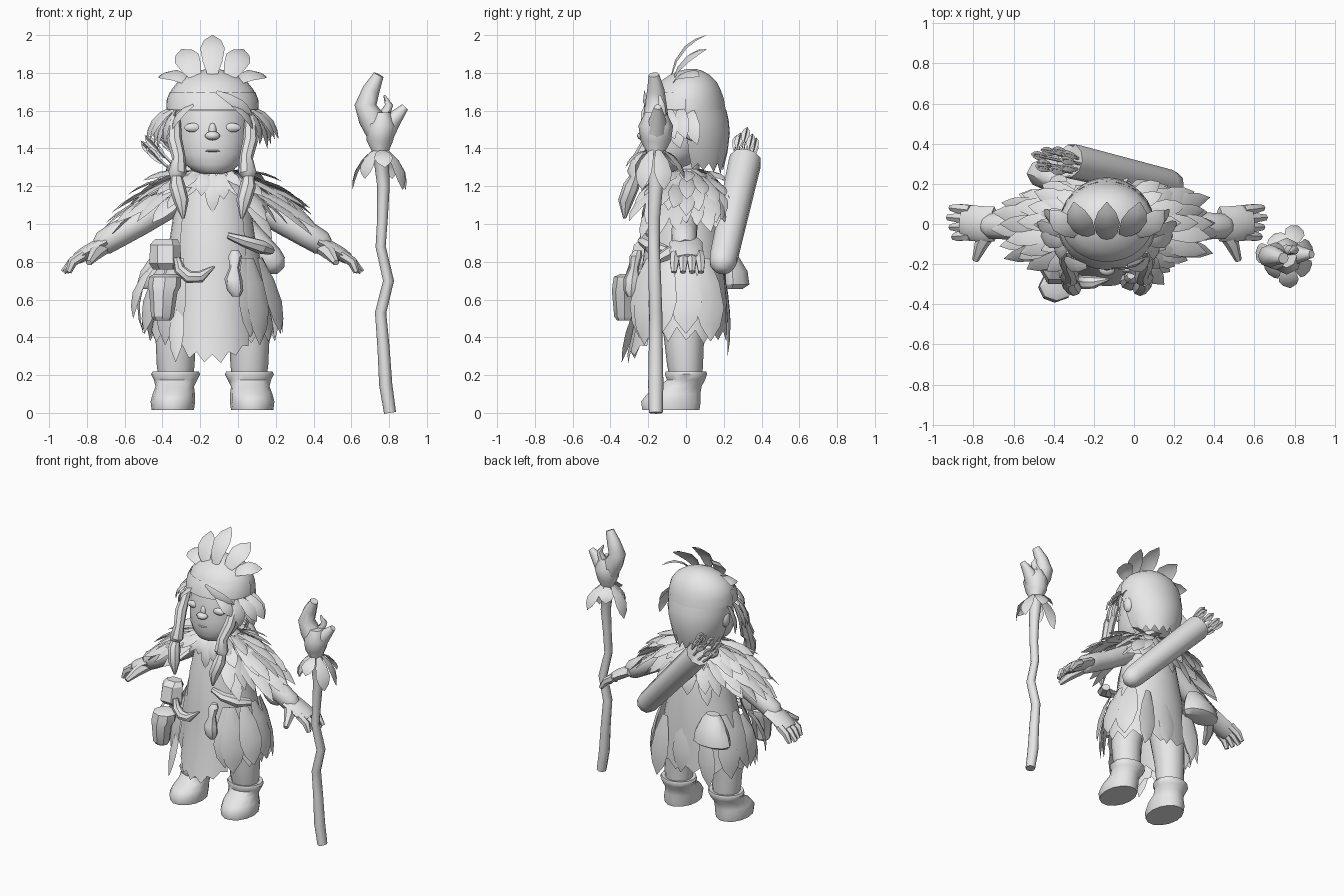
import bpy, bmesh, math, random
from mathutils import Vector as V

random.seed(4)
C = -0.135                      # body centre line
mat = bpy.data.materials.new("clay_grey")
mat.diffuse_color = (0.8, 0.8, 0.8, 1)


def finish(bm, name, angle=40, closed=True):
    if closed:
        bmesh.ops.recalc_face_normals(bm, faces=bm.faces[:])
    me = bpy.data.meshes.new(name)
    bm.to_mesh(me)
    bm.free()
    ob = bpy.data.objects.new(name, me)
    bpy.context.collection.objects.link(ob)
    me.materials.append(mat)
    bpy.ops.object.select_all(action='DESELECT')
    ob.select_set(True)
    bpy.context.view_layer.objects.active = ob
    bpy.ops.object.shade_smooth_by_angle(angle=math.radians(angle))
    return ob


def loft(bm, rings, n=16, a0=0, a1=360, jag=0, caps=(True, True), dip=0):
    """Stack of level ellipses (cx, cy, z, rx, ry), bottom first; jag tears the hem, dip lowers its middle."""
    full = a1 - a0 == 360
    m = n if full else n + 1
    rows = []
    for k, (cx, cy, z, rx, ry) in enumerate(rings):
        row = []
        for i in range(m):
            a = math.radians(a0 + (a1 - a0) * i / n)
            dz = jag * (random.uniform(.4, 1) if i % 2 else -random.uniform(.2, 1)) if k == 0 else 0
            dz -= dip * math.sin(math.pi * i / n) if k == 0 else 0
            row.append(bm.verts.new((cx + rx * math.cos(a), cy + ry * math.sin(a), z + dz)))
        rows.append(row)
    for p, q in zip(rows, rows[1:]):
        for i in range(n):
            j = (i + 1) % m
            bm.faces.new((p[i], p[j], q[j], q[i]))
    if caps[0] and full:
        bm.faces.new(rows[0][::-1])
    if caps[1] and full:
        bm.faces.new(rows[-1])


def tube(bm, pts, radii, n=8, flat=1, up=(0, 1, 0)):
    """Capped sweep through points with a radius at each."""
    pts = [V(p) for p in pts]
    rows = []
    for k, p in enumerate(pts):
        t = (pts[min(k + 1, len(pts) - 1)] - pts[max(k - 1, 0)]).normalized()
        s = t.cross(V(up)).normalized()
        w = s.cross(t)
        rows.append([bm.verts.new(p + radii[k] * (s * math.cos(6.2832 * i / n)
                     + w * flat * math.sin(6.2832 * i / n))) for i in range(n)])
    for p, q in zip(rows, rows[1:]):
        for i in range(n):
            bm.faces.new((p[i], p[(i + 1) % n], q[(i + 1) % n], q[i]))
    bm.faces.new(rows[0][::-1])
    bm.faces.new(rows[-1])


def leaf(bm, base, tip, width, out=(0, 0, 1), bend=.12):
    """Pointed leaf or feather with a raised spine, arched towards 'out'."""
    base, tip, out = V(base), V(tip), V(out)
    d = tip - base
    s = d.cross(out).normalized()
    o = s.cross(d).normalized()
    prev = None
    for t, w in ((0, .3), (.3, .8), (.6, 1), (.82, .7), (1, .03)):
        c = base + d * t + o * bend * d.length * 4 * t * (1 - t)
        h = s * w * width / 2
        row = [bm.verts.new(v) for v in (c - h, c + o * w * width * .12, c + h)]
        if prev:
            bm.faces.new((prev[0], prev[1], row[1], row[0]))
            bm.faces.new((prev[1], prev[2], row[2], row[1]))
        prev = row


def blob(bm, c, r, seg=10):
    v = bmesh.ops.create_uvsphere(bm, u_segments=seg, v_segments=7, radius=1)['verts']
    bmesh.ops.scale(bm, vec=r, verts=v)
    bmesh.ops.translate(bm, vec=c, verts=v)


def make(name, fn, items, angle=40, closed=True):
    bm = bmesh.new()
    for it in items:
        fn(bm, *it)
    return finish(bm, name, angle, closed)


# boots, legs, arms and hands, both sides
for s, side in ((-1, "right"), (1, "left")):
    x = C + s * .195
    make(side + "_leg", loft, [([(x, 0, .18, .09, .085), (x, -.005, .25, .1, .095), (x, -.01, .38, .106, .105),
         (C + s * .17, -.01, .6, .12, .13)], 12)])
    make(side + "_boot", loft, [([(x + s * .015, -.08, .015, .112, .155), (x + s * .015, -.08, .06, .118, .162),
         (x + s * .01, -.065, .1, .112, .145), (x + s * .005, -.03, .14, .102, .115), (x, 0, .175, .115, .104),
         (x, 0, .205, .13, .114), (x, 0, .22, .122, .11), (x, 0, .215, .1, .09)], 14)], 50)
    P = lambda q: (C + s * q[0], q[1], q[2])
    make(side + "_arm", tube, [([P(q) for q in ((.1, .0, 1.19), (.26, 0, 1.09), (.38, -.005, 1.01), (.5, -.01, .945), (.575, -.01, .9), (.6, -.005, .88))],
         (.08, .078, .07, .07, .066, .048), 10)], 60)
    bm = bmesh.new()
    tube(bm, [P(q) for q in ((.56, 0, .905), (.62, 0, .875), (.68, .005, .84), (.72, .008, .815))],
         (.036, .037, .037, .03), 8, 2.4)
    for i in range(4):
        y = .07 - .042 * i
        e = .79 - .014 * abs(i - 1)
        tube(bm, [P(q) for q in ((.68, y, .84), (.74, y * 1.1, .8), (e, y * 1.15, .745))], (.028, .026, .016), 6)
    tube(bm, [P(q) for q in ((.58, -.03, .875), (.625, -.1, .84), (.655, -.18, .795))], (.04, .035, .017), 6, 1, (0, 0, 1))
    finish(bm, side + "_hand", 55)

# dress, apron and hanging strips
make("dress", loft, [([(C, 0, .41, .33, .218), (C, 0, .58, .3, .217), (C, 0, .75, .27, .21),
     (C, 0, .93, .225, .195), (C, 0, 1.1, .2, .165), (C, 0, 1.2, .17, .13), (C, 0, 1.27, .1, .09)],
     28, 0, 360, .045, (False, True))], closed=False)
make("apron", loft, [([(C, -.02, .37, .25, .29), (C, -.015, .5, .25, .255), (C, -.01, .75, .24, .225),
     (C, -.01, 1.0, .215, .195), (C, -.01, 1.2, .175, .135)], 10, 220, 320, .03, (0, 0), .09)], closed=False)
strips = []
for s in (-1, 1):
    for bx, y, tx, tz in ((.2, -.17, .25, .36), (.25, -.1, .36, .42), (.26, 0, .37, .42), (.24, .1, .33, .38), (.17, -.19, .2, .4)):
        strips.append(((C + s * bx, y, .82), (C + s * tx, y * 1.3, tz), .17, (s, y * 5, 0), .04))
strips += [((-.43, -.1, .8), (-.555, -.14, .5), .1, (-1, -.5, 0)), ((-.44, -.02, .8), (-.5, -.04, .42), .12, (-1, 0, 0)),
           ((-.31, -.22, .65), (-.33, -.34, .27), .09, (-.5, -1, 0), .02)]
strips += [((C + dx, .195, .75), (C + dx * 1.3, .22, z), .14, (0, 1, 0), .02) for dx, z in ((-.16, .32), (.02, .37), (.17, .3))]
make("hanging_strips", leaf, strips, closed=False)

# layered feather cape, open at the throat
bm = bmesh.new()
for n, (bx, by, bz), (tx, ty, tz), w, gap in (
        (24, (.2, .14, 1.18), (.57, .26, .96), .1, 32), (23, (.2, .14, 1.22), (.54, .27, 1.04), .1, 28),
        (21, (.17, .13, 1.25), (.46, .25, 1.11), .09, 26), (20, (.13, .1, 1.28), (.36, .23, 1.19), .085, 26)):
    for i in range(n):
        a = 2 * math.pi * (i + random.random() * .5) / n
        c, si = math.cos(a), math.sin(a)
        if si < -math.cos(math.radians(gap)):
            continue
        k = random.uniform(.88, 1.05)
        yk = k * (1.25 if si < 0 else .95)
        leaf(bm, (C + bx * c, by * si, bz), (C + tx * c * k, ty * si * yk, tz + random.uniform(-.04, .05)),
             w, (c * .6 + random.uniform(-.5, .5), si * .6 + random.uniform(-.5, .5), 1), .06)
finish(bm, "feather_cape", 40, False)
make("cape_lining", loft, [([(C, 0, 1.06, .32, .18), (C, 0, 1.17, .26, .16), (C, 0, 1.24, .17, .13), (C, 0, 1.29, .1, .09)],
     20, -45, 225)], closed=False)
make("collar_points", leaf, [((C + dx * .7, -.11, 1.28), (C + dx, -.19, z), .08, (0, -1, .3))
     for dx, z in ((-.13, 1.15), (-.06, 1.15), (0, 1.06), (.06, 1.13), (.13, 1.15))], closed=False)

# head with facial features
make("neck", loft, [([(C, 0, 1.2, .09, .08), (C, -.01, 1.38, .085, .08)], 10)])
make("face", loft, [([(C, -.12, 1.265, .05, .055), (C, -.11, 1.28, .1, .09), (C, -.09, 1.315, .145, .127), (C, -.065, 1.37, .178, .162),
     (C, -.04, 1.44, .192, .187), (C, -.025, 1.5, .196, .193), (C, -.01, 1.56, .2, .2), (C, .0, 1.68, .18, .17)], 20)], 60)
make("eyes", blob, [((C + s * .1, -.183, 1.51), (.052, .022, .025)) for s in (-1, 1)])
make("nose", blob, [((C, -.226, 1.467), (.042, .033, .024)), ((C, -.212, 1.495), (.022, .02, .04))])
make("lips", blob, [((C, -.214, 1.387), (.045, .02, .007)), ((C, -.208, 1.373), (.035, .02, .008))])
make("ears", blob, [((C + s * .21, .03, 1.5), (.03, .04, .06)) for s in (-1, 1)])

# hair cap, torn back hair, headband across the brow
make("hair_cap", loft, [([(C, .0, 1.6, .237, .213), (C, .003, 1.66, .234, .2), (C, .006, 1.71, .218, .18), (C, .012, 1.755, .182, .15),
     (C, .02, 1.79, .13, .105), (C, .025, 1.81, .08, .065), (C, .03, 1.82, .03, .025)], 22, 0, 360, 0, (False, True))], 75)
make("back_hair", loft, [([(C, .045, 1.3, .15, .15), (C, .03, 1.38, .19, .19), (C, .022, 1.48, .22, .21),
     (C, .01, 1.55, .233, .216), (C, .0, 1.605, .237, .213)], 16, -5, 185, .04)], 75, False)
make("headband", loft, [([(C, -.003, 1.62, .238, .215), (C, -.003, 1.605, .245, .225), (C, 0, 1.66, .242, .214), (C, .004, 1.7, .226, .19)],
     16, 180, 360)], 60, False)
locks = [((C + .02, -.22, 1.7), (C + .21, -.15, 1.58), .06, (0, -1, .3))]
for s in (-1, 1):
    for bx, by, bz, tx, ty, tz in ((.2, -.09, 1.61, .33, -.06, 1.45), (.21, -.03, 1.62, .35, 0, 1.45), (.2, -.12, 1.6, .25, -.14, 1.42),
                                   (.2, .02, 1.62, .31, .06, 1.42), (.21, -.06, 1.58, .29, -.03, 1.4), (.1, -.21, 1.63, .215, -.18, 1.5)):
        locks.append(((C + s * bx, by, bz), (C + s * tx, ty, tz), .085, (s, -.4, .4), .12))
make("side_locks", leaf, locks, closed=False)
for s, side in ((-1, "right"), (1, "left")):
    make(side + "_braid", tube, [([(C + s * q, y, z) for q, y, z in ((.2, -.12, 1.56), (.2, -.19, 1.44), (.178, -.245, 1.35), (.185, -.265, 1.27),
         (.19, -.27, 1.245), (.187, -.29, 1.2), (.165, -.32, 1.12), (.155, -.325, 1.03))], (.03, .04, .036, .048, .032, .043, .04, .008), 8)])

# crown of upright feathers
crown = [((C, -.08, 1.77), (C, .11, 2.0), .13, (0, -1, .6), .13)]
for s in (-1, 1):
    crown += [((C + s * .08, -.07, 1.755), (C + s * .165, .11, 1.925), .135, (s * .2, -1, .8), .12),
              ((C + s * .13, -.06, 1.745), (C + s * .285, .07, 1.78), .12, (0, -.6, 1), .15)]
make("crown_feathers", leaf, crown, closed=False)

# quiver with arrows
a, b = V((.2, .19, .78)), V((-.32, .315, 1.34))
d = (b - a).normalized()
make("quiver", tube, [([a - d * .035, a, a + d * .05, b - d * .03, b, b - d * .02], (.03, .065, .076, .088, .086, .07), 10)], 50)
bm = bmesh.new()
for i in range(9):
    off = V((math.cos(i * .7), math.sin(i * .7) * .9 - .3, math.cos(i * .7))) * .045
    e = b + off * 1.25 + d * random.uniform(.1, .2)
    tube(bm, [b + off - d * .05, e], (.008, .008), 5)
    for o in ((0, 1, 0), (1, 0, 1)):
        leaf(bm, e - d * .1, e + d * .02, .045, o, .02)
finish(bm, "arrows", 40)

# pouches, horn and gourd on the belt
make("back_pouch", loft, [([(-.39, .24, .655, .12, .06), (-.39, .25, .68, .145, .09), (-.385, .245, .75, .13, .085),
     (-.375, .225, .83, .085, .055), (-.37, .21, .87, .05, .035)], 10)])
make("front_bucket", loft, [([(-.4, -.325, .49, .045, .04), (-.4, -.325, .51, .06, .055), (-.395, -.325, .64, .075, .067),
     (-.39, -.315, .67, .088, .075), (-.385, -.31, .72, .085, .072), (-.385, -.3, .735, .06, .05)], 8)], 30)
make("box_pouch", loft, [([(-.38, -.22, .76, .07, .06), (-.385, -.23, .79, .085, .08), (-.385, -.215, .89, .08, .07),
     (-.38, -.2, .92, .06, .04)], 6)], 30)
make("curved_horn", tube, [([(-.325, -.27, .82), (-.31, -.28, .76), (-.26, -.29, .72), (-.2, -.29, .72), (-.125, -.275, .775)],
     (.02, .03, .034, .032, .006), 8)])
make("gourd", loft, [([(-.01, -.29, .615, .02, .02), (-.015, -.29, .65, .043, .042), (-.025, -.285, .71, .047, .045), (-.02, -.275, .77, .025, .025),
     (-.015, -.265, .83, .036, .034), (-.015, -.255, .86, .02, .02)], 8)])
make("hip_roll", tube, [([(-.055, -.22, .94), (.03, -.22, .91), (.12, -.18, .88), (.17, -.1, .86)], (.02, .038, .048, .03), 7, .8, (0, 0, 1))])

# gnarled staff with forked head and leaf collar
Y = -.16
make("staff", tube, [([(.805, Y, 0), (.782, Y, .15), (.77, Y, .35), (.755, Y, .53), (.797, Y - .005, .7), (.755, Y - .01, .88), (.765, Y - .01, 1.03),
     (.77, Y, 1.2), (.755, Y, 1.38), (.75, Y, 1.44), (.76, Y, 1.52), (.76, Y, 1.59)], (.032, .035, .032, .03, .029, .027, .028, .033, .042, .07, .08, .05), 8, 1.15)], 60)
make("staff_prongs", tube, [
    ([(.75, Y, 1.46), (.705, Y, 1.56), (.675, Y, 1.63), (.705, Y, 1.71), (.745, Y - .01, 1.79)], (.06, .068, .058, .046, .028), 8),
    ([(.77, Y, 1.48), (.82, Y + .01, 1.55), (.885, Y + .01, 1.62)], (.06, .045, .02), 8),
    ([(.77, Y + .03, 1.57), (.8, Y + .03, 1.63), (.775, Y + .02, 1.68)], (.03, .022, .006), 6)], 60)
collar = []
for i in range(7):
    t = math.radians(i * 51 + 20)
    c, s = math.cos(t), math.sin(t)
    r = .13 + .03 * (i % 2)
    collar.append(((.755 + .04 * c, Y + .04 * s, 1.39), (.765 + r * c, Y + r * s, 1.18 + .06 * (i % 3)), .1, (c, s, .6), .1))
make("staff_leaves", leaf, collar, closed=False)
